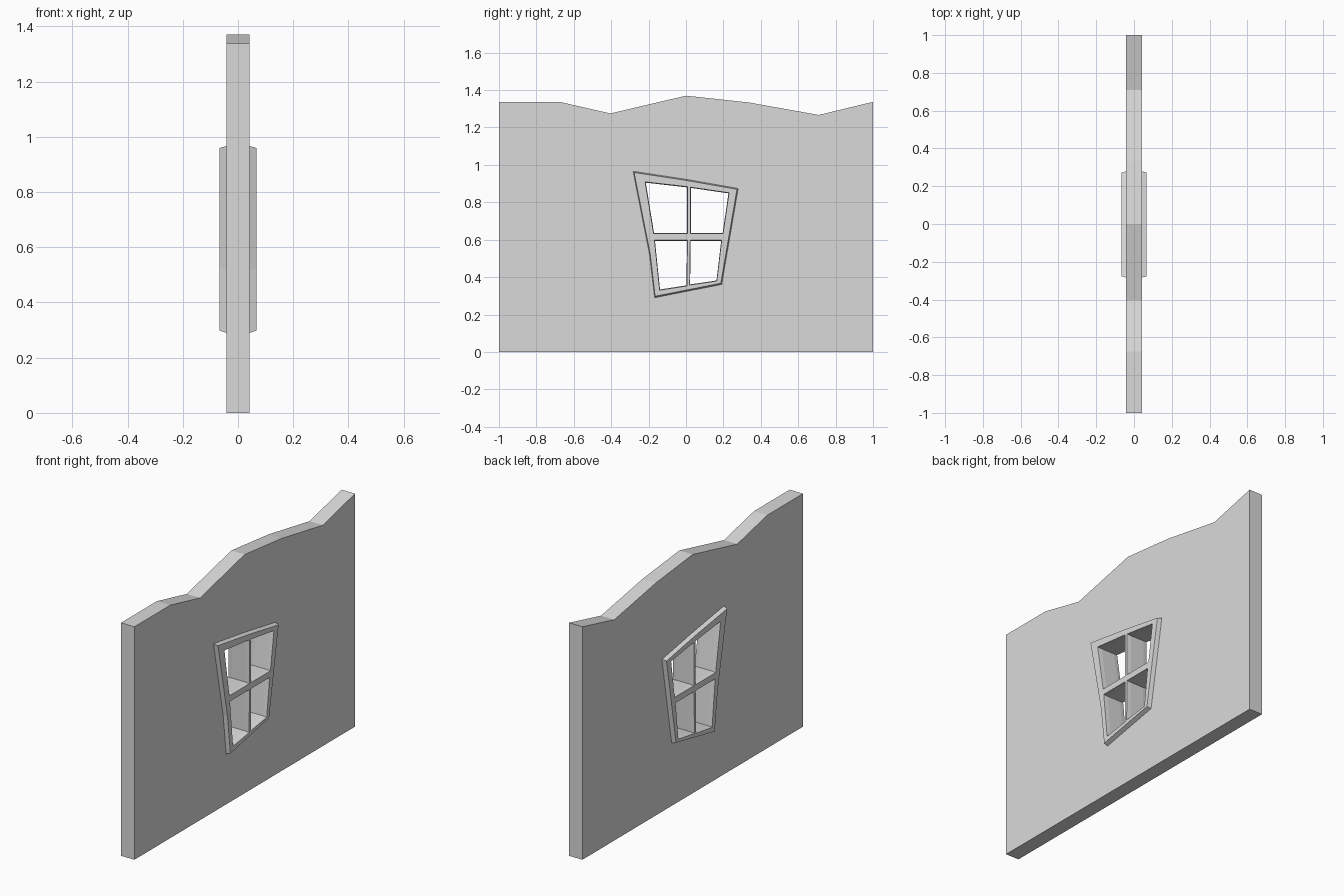
import bpy
import bmesh

if "Cube" in bpy.data.objects:
    bpy.data.objects.remove(bpy.data.objects["Cube"], do_unlink=True)

plaster = bpy.data.materials.new("light_grey")
plaster.use_nodes = True
grey = (0.7, 0.7, 0.7, 1)
plaster.diffuse_color = grey
plaster.node_tree.nodes["Principled BSDF"].inputs["Base Color"].default_value = grey

WALL = 0.0425   # half thickness of the wall
FRAME = 0.067   # half thickness of the window frame


def prism(name, outline, sections):
    """Sweep a (y, z) outline along x; each section is (x, scale about centre)."""
    cy = sum(p[0] for p in outline) / len(outline)
    cz = sum(p[1] for p in outline) / len(outline)
    bm = bmesh.new()
    rings = [[bm.verts.new((x, cy + (y - cy) * s, cz + (z - cz) * s))
              for y, z in outline] for x, s in sections]
    n = len(outline)
    for a, b in zip(rings, rings[1:]):
        for i in range(n):
            j = (i + 1) % n
            bm.faces.new((a[i], a[j], b[j], b[i]))
    bm.faces.new(rings[0])
    bm.faces.new(rings[-1])
    bmesh.ops.recalc_face_normals(bm, faces=bm.faces)
    mesh = bpy.data.meshes.new(name)
    bm.to_mesh(mesh)
    bm.free()
    mesh.materials.append(plaster)
    obj = bpy.data.objects.new(name, mesh)
    bpy.context.collection.objects.link(obj)
    return obj


def cut(target, cutter):
    """Subtract the cutter from the target and remove it."""
    cutter.hide_render = True
    mod = target.modifiers.new("opening", "BOOLEAN")
    mod.operation = "DIFFERENCE"
    mod.solver = "EXACT"
    mod.object = cutter
    bpy.context.view_layer.objects.active = target
    bpy.ops.object.modifier_apply(modifier=mod.name)
    bpy.data.objects.remove(cutter, do_unlink=True)


# Wall slab with an uneven top edge
wall = prism("wall", [
    (-1, 0), (1, 0), (1, 1.337), (0.71, 1.267), (0.334, 1.334),
    (0, 1.37), (-0.404, 1.275), (-0.676, 1.337), (-1, 1.337)],
    [(-WALL, 1), (WALL, 1)])

# Crooked window frame, tapering slightly towards both outer faces
frame_outline = [(-0.283, 0.966), (-0.195, 0.52), (-0.168, 0.29),
                 (0.191, 0.361), (0.279, 0.874), (0, 0.923)]
window_frame = prism("window_frame", frame_outline,
                     [(-FRAME, 0.978), (-WALL, 1), (WALL, 1), (FRAME, 0.978)])

# Recess in the wall, hidden inside the frame
cut(wall, prism("wall_cutter", frame_outline, [(-0.1, 0.94), (0.1, 0.94)]))

# Four pane openings, leaving the glazing bars between them
panes = [
    [(-0.215, 0.905), (-0.171, 0.636), (0.005, 0.636), (0.005, 0.88)],
    [(0.027, 0.877), (0.027, 0.636), (0.196, 0.636), (0.227, 0.848)],
    [(-0.166, 0.594), (-0.139, 0.334), (0.003, 0.356), (0.005, 0.594)],
    [(0.025, 0.594), (0.022, 0.361), (0.163, 0.382), (0.188, 0.594)],
]
for pane in panes:
    cut(window_frame, prism("pane_cutter", pane, [
        (-0.1, 1.03), (-FRAME, 1.03), (-WALL, 1),
        (WALL, 1), (FRAME, 1.03), (0.1, 1.03)]))
